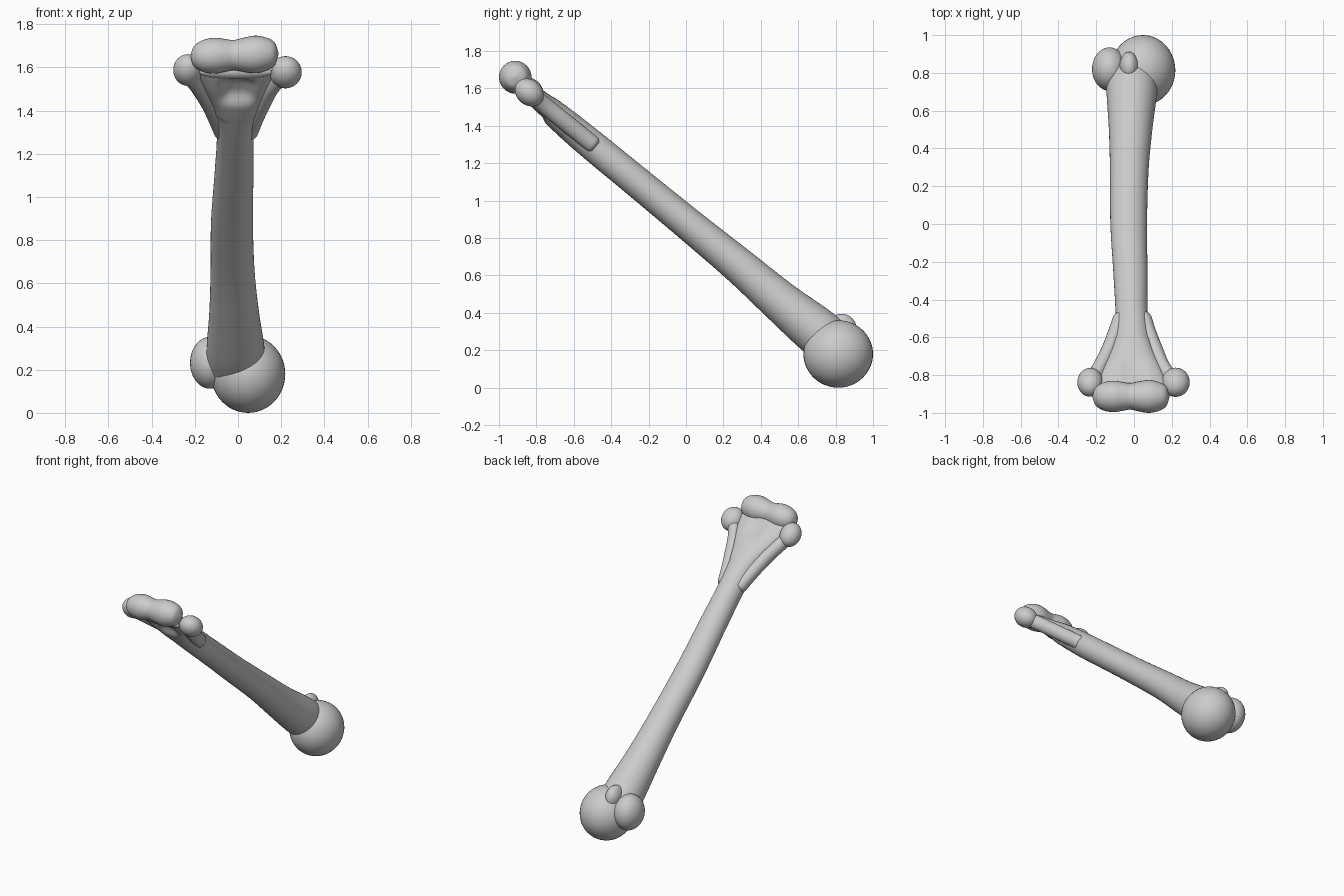
import bpy, bmesh, math
from mathutils import Vector

cube = bpy.data.objects.get("Cube")
if cube:
    bpy.data.objects.remove(cube, do_unlink=True)

bone = bpy.data.materials.new("bone_grey")
bone.use_nodes = True
GREY = (0.6, 0.6, 0.6, 1)
bone.diffuse_color = GREY
bone.node_tree.nodes["Principled BSDF"].inputs["Base Color"].default_value = GREY

N = Vector((0, 0.64, 0.77))      # across the shaft, facing up and back
TILT = math.radians(-39.7)       # rotation of the shaft's frame about x


def add_object(name, bm):
    bmesh.ops.recalc_face_normals(bm, faces=bm.faces)
    for f in bm.faces:
        f.smooth = True
    mesh = bpy.data.meshes.new(name)
    bm.to_mesh(mesh)
    bm.free()
    mesh.materials.append(bone)
    obj = bpy.data.objects.new(name, mesh)
    bpy.context.collection.objects.link(obj)
    return obj


def spline(points, steps):
    """Catmull-Rom interpolation of equal-length tuples."""
    p = [points[0]] + points + [points[-1]]
    out = []
    for i in range(1, len(p) - 2):
        for s in range(steps):
            t = s / steps
            out.append([0.5 * (2 * b + (c - a) * t + (2 * a - 5 * b + 4 * c - d) * t ** 2
                               + (3 * b - a - 3 * c + d) * t ** 3)
                        for a, b, c, d in zip(*p[i - 1:i + 3])])
    return out + [list(points[-1])]


def loft(name, rings):
    bm = bmesh.new()
    loops = [[bm.verts.new(co) for co in ring] for ring in rings]
    for a, b in zip(loops, loops[1:]):
        for i in range(len(a)):
            j = (i + 1) % len(a)
            bm.faces.new((a[i], a[j], b[j], b[i]))
    bm.faces.new(loops[0])
    bm.faces.new(loops[-1])
    return add_object(name, bm)


def ellipsoid(name, centre, radii, tilt=0.0):
    bm = bmesh.new()
    bmesh.ops.create_uvsphere(bm, u_segments=40, v_segments=24, radius=1)
    obj = add_object(name, bm)
    obj.location, obj.scale = centre, radii
    obj.rotation_euler.x = tilt
    return obj


def hollow(x, z, cz, w, h):
    return math.exp(-((x / w) ** 4 + ((z - cz) / h) ** 4))


# Shaft, from shoulder end to elbow end: y, z, centre x, half width, half depth
stations = [(0.80, 0.22, -0.01, 0.135, 0.125), (0.69, 0.31, -0.012, 0.133, 0.128),
            (0.50, 0.465, -0.018, 0.115, 0.11), (0.28, 0.655, -0.025, 0.102, 0.096),
            (0.0, 0.885, -0.028, 0.097, 0.087), (-0.28, 1.115, -0.018, 0.09, 0.083),
            (-0.50, 1.295, -0.012, 0.086, 0.081), (-0.65, 1.42, -0.01, 0.105, 0.075),
            (-0.78, 1.53, -0.01, 0.16, 0.062), (-0.87, 1.61, -0.01, 0.19, 0.045)]
SIDES = 64
rings = []
for y, z, cx, rx, rn in spline(stations, 10):
    ring = []
    for k in range(SIDES):
        a = math.tau * k / SIDES
        c, s = math.cos(a), math.sin(a)
        flat = 0.85 if z > 1.4 else 1.0
        x = cx + rx * math.copysign(abs(c) ** flat, c)
        n = rn * math.copysign(abs(s) ** flat, s)
        co = Vector((x, y, z)) + N * n
        # hollows above the elbow joint, front and back
        if s < 0:
            co += N * 0.04 * hollow(x, co.z, 1.485, 0.075, 0.05) * -s
        else:
            co -= N * 0.012 * hollow(x, co.z, 1.6, 0.06, 0.04) * s
        ring.append(co)
    rings.append(ring)
loft("shaft", rings)

# Elbow joint: a double-lobed spool turned about the x axis
spool = [(-0.22, 0.002), (-0.205, 0.045), (-0.165, 0.073), (-0.11, 0.083), (-0.06, 0.076),
         (-0.02, 0.07), (0.03, 0.08), (0.08, 0.087), (0.13, 0.077), (0.17, 0.053), (0.188, 0.002)]
rings = []
for x, r in spline(spool, 5):
    rings.append([(x, -0.913 + r * math.cos(math.tau * k / 32),
                   1.658 + 0.03 * x + r * math.sin(math.tau * k / 32)) for k in range(32)])
loft("elbow_spool", rings)
# Low ridge under the spool
ellipsoid("elbow_ridge", (-0.01, -0.875, 1.578), (0.17, 0.035, 0.03), TILT)

# Side ridges that flare out to the elbow knobs: centre x, z, half width
flares = {"right": [(-0.07, 1.30, 0.042), (-0.095, 1.36, 0.043), (-0.128, 1.43, 0.044),
                    (-0.175, 1.505, 0.045), (-0.23, 1.58, 0.05)],
          "left": [(0.052, 1.30, 0.042), (0.075, 1.36, 0.043), (0.108, 1.43, 0.044),
                   (0.148, 1.505, 0.045), (0.21, 1.575, 0.05)]}
for side, path in flares.items():
    rings = []
    for x, z, r in spline(path, 6):
        y = -0.51 - (z - 1.31) * 1.24
        rings.append([Vector((x + r * math.cos(math.tau * k / 24), y, z))
                      + N * 0.046 * math.sin(math.tau * k / 24) for k in range(24)])
    # rounded blunt start on the shaft
    mid = sum(rings[0], Vector()) / 24
    back = Vector((0, 0.77, -0.64)) * 0.018
    rings.insert(0, [mid + (p - mid) * 0.75 + back for p in rings[0]])
    loft(side + "_side_ridge", rings)
ellipsoid("right_elbow_knob", (-0.232, -0.838, 1.588), (0.068, 0.083, 0.066), TILT)
ellipsoid("left_elbow_knob", (0.22, -0.838, 1.578), (0.075, 0.083, 0.068), TILT)

# Shoulder end: ball and two knobs
ellipsoid("shoulder_ball", (0.047, 0.814, 0.18), (0.172, 0.186, 0.18))
ellipsoid("large_shoulder_knob", (-0.13, 0.82, 0.232), (0.092, 0.115, 0.12))
ellipsoid("small_shoulder_knob", (-0.025, 0.832, 0.315), (0.052, 0.08, 0.08), TILT)
